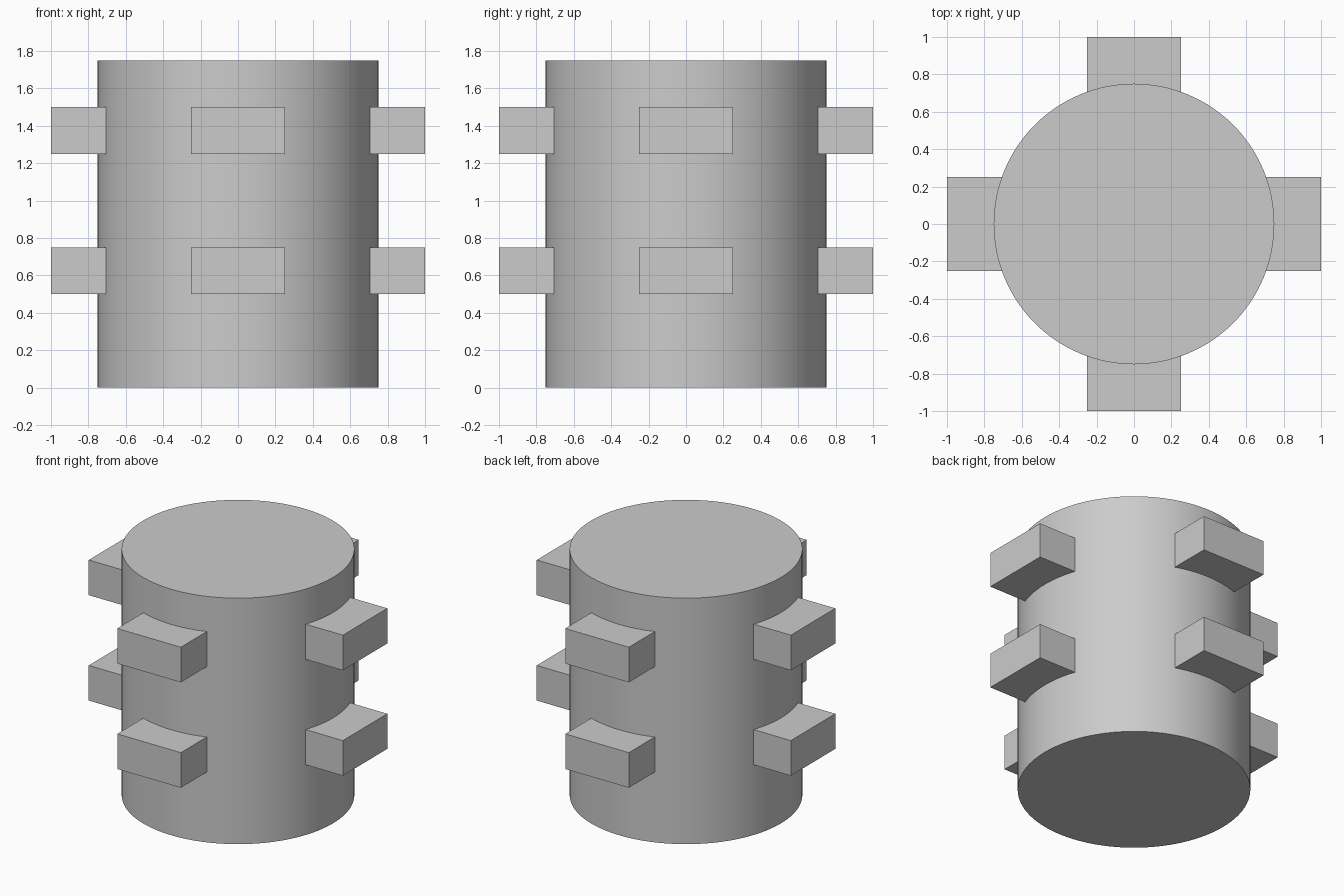
import bpy
from math import pi, radians
from mathutils import Matrix, Vector

cube = bpy.data.objects.get("Cube")
if cube:
    bpy.data.objects.remove(cube, do_unlink=True)

RADIUS, HEIGHT = 0.75, 1.75
LUG_INNER, LUG_OUTER = 0.69, 1.0
LUG_WIDTH, LUG_HEIGHT = 0.5, 0.25

# Single plain grey
grey = bpy.data.materials.new("plain_grey")
grey.use_nodes = True
colour = (0.6, 0.6, 0.6, 1)
grey.diffuse_color = colour
grey.node_tree.nodes["Principled BSDF"].inputs["Base Color"].default_value = colour

# Round body
bpy.ops.mesh.primitive_cylinder_add(vertices=128, radius=RADIUS, depth=HEIGHT,
                                    location=(0, 0, HEIGHT / 2))
body = bpy.context.object
body.name = "cylinder_body"
body.data.materials.append(grey)
bpy.ops.object.shade_smooth_by_angle(angle=radians(30))


def add_lug(name, turn, z):
    """Block sticking out of the body, its inner end buried in the wall."""
    bpy.ops.mesh.primitive_cube_add(size=1)
    lug = bpy.context.object
    lug.name = name
    size = Matrix.Diagonal((LUG_WIDTH, LUG_OUTER - LUG_INNER, LUG_HEIGHT, 1))
    offset = Matrix.Translation(Vector((0, -(LUG_INNER + LUG_OUTER) / 2, z)))
    lug.data.transform(Matrix.Rotation(turn, 4, "Z") @ offset @ size)
    lug.data.materials.append(grey)


# Two rings of four lugs
for level, z in (("lower", 0.625), ("upper", 1.375)):
    for i, side in enumerate(("front", "left", "back", "right")):
        add_lug(f"{level}_{side}_lug", i * pi / 2, z)
